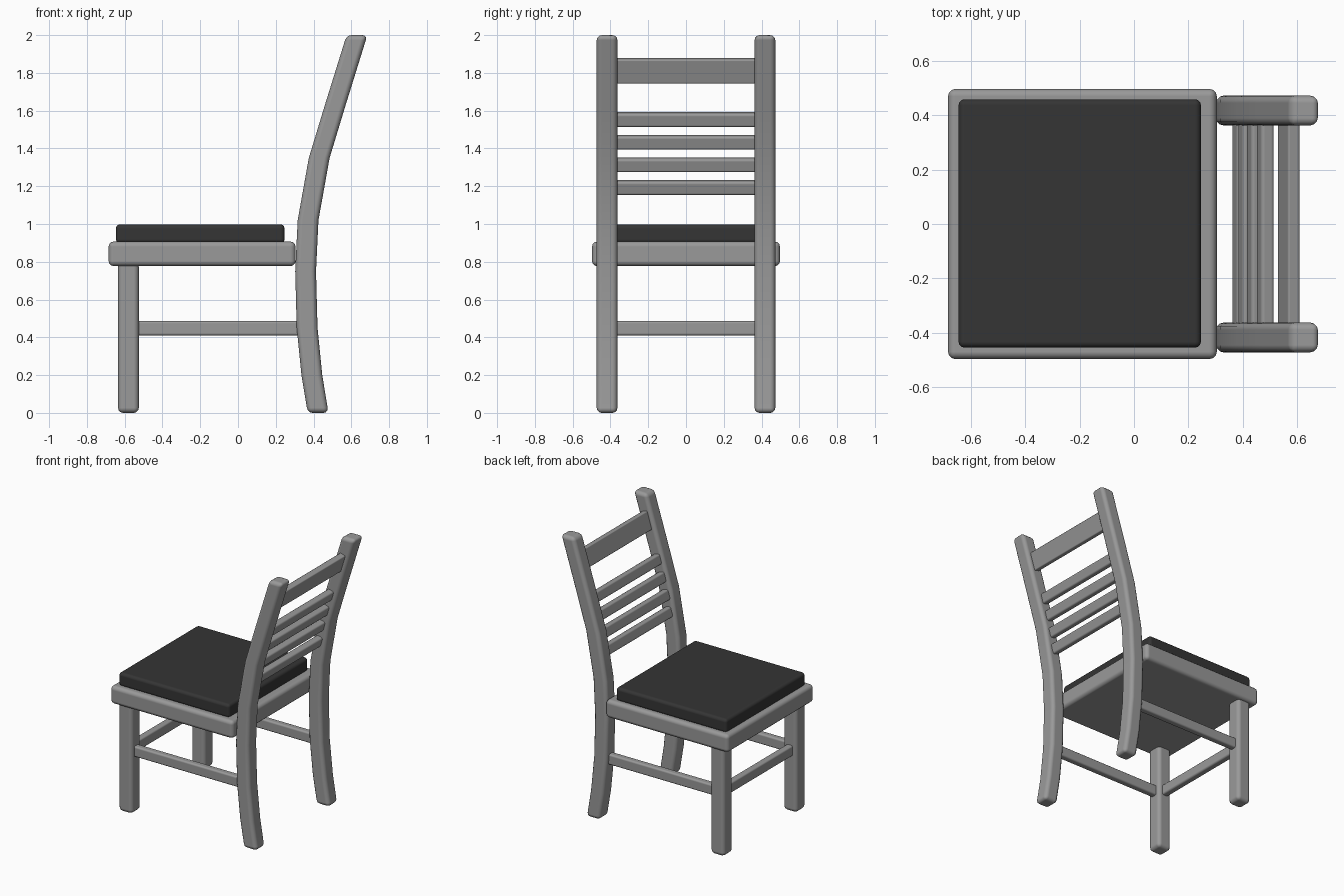
import bpy, bmesh, math
from mathutils import Matrix, Vector

if "Cube" in bpy.data.objects:
    bpy.data.objects.remove(bpy.data.objects["Cube"])


def material(name, value):
    m = bpy.data.materials.new(name)
    m.diffuse_color = (value, value, value, 1)
    m.use_nodes = True
    m.node_tree.nodes["Principled BSDF"].inputs["Base Color"].default_value = m.diffuse_color
    return m


WOOD = material("grey wood", 0.32)
FABRIC = material("dark fabric", 0.035)


def finish(name, bm, mat, bevel, segments=3):
    bmesh.ops.recalc_face_normals(bm, faces=bm.faces)
    mesh = bpy.data.meshes.new(name)
    bm.to_mesh(mesh)
    bm.free()
    mesh.materials.append(mat)
    for p in mesh.polygons:
        p.use_smooth = True
    ob = bpy.data.objects.new(name, mesh)
    bpy.context.collection.objects.link(ob)
    mod = ob.modifiers.new("rounded edges", 'BEVEL')
    mod.width = bevel
    mod.segments = segments
    mod.limit_method = 'ANGLE'
    mod.angle_limit = math.radians(50)
    mod.harden_normals = True
    return ob


def box(name, centre, size, mat, bevel, tilt=0):
    bm = bmesh.new()
    m = (Matrix.Translation(centre) @ Matrix.Rotation(tilt, 4, 'Y')
         @ Matrix.Diagonal((*size, 1)))
    bmesh.ops.create_cube(bm, size=1, matrix=m)
    return finish(name, bm, mat, bevel)


# Curved back post: centre x and z of each square section
PATH = [(0.424, 0.0), (0.391, 0.2), (0.366, 0.45), (0.358, 0.75),
        (0.371, 1.02), (0.430, 1.35), (0.515, 1.63), (0.630, 2.0)]
W = 0.11


def post(name, y):
    bm = bmesh.new()
    rings = []
    for x, z in PATH:
        rings.append([bm.verts.new((x + sx * W / 2, y + sy * W / 2, z))
                      for sx, sy in ((-1, -1), (1, -1), (1, 1), (-1, 1))])
    for a, b in zip(rings, rings[1:]):
        for i in range(4):
            j = (i + 1) % 4
            bm.faces.new((a[i], a[j], b[j], b[i]))
    bm.faces.new(rings[0])
    bm.faces.new(rings[-1])
    return finish(name, bm, WOOD, 0.027)


def post_x(z):
    for (x0, z0), (x1, z1) in zip(PATH, PATH[1:]):
        if z <= z1:
            return x0 + (x1 - x0) * (z - z0) / (z1 - z0)


# Seat frame and cushion
box("seat_frame", (-0.19, 0, 0.842), (0.99, 0.995, 0.13), WOOD, 0.027)
box("seat_cushion", (-0.2, 0.002, 0.948), (0.893, 0.915, 0.1), FABRIC, 0.022)

# Legs, posts and side stretchers on both sides
for side, s in (("near", -1), ("far", 1)):
    y = s * 0.418
    box(f"front_leg_{side}", (-0.58, y, 0.4), (W, W, 0.8), WOOD, 0.027)
    post(f"back_post_{side}", y)
    box(f"side_stretcher_{side}", (-0.105, y, 0.448), (0.93, 0.05, 0.077), WOOD, 0.013)

# Stretcher between the front legs
box("front_stretcher", (-0.58, 0, 0.448), (0.05, 0.82, 0.077), WOOD, 0.013)

# Back slats and top rail, leaning with the posts
for i in range(4):
    z = 1.193 + 0.12 * i
    box(f"back_slat_{i + 1}", (post_x(z) - 0.008, 0, z), (0.05, 0.82, 0.074), WOOD,
        0.013, math.radians(16))
box("top_rail", (0.57, 0, 1.812), (0.045, 0.82, 0.133), WOOD, 0.008, math.radians(17))
